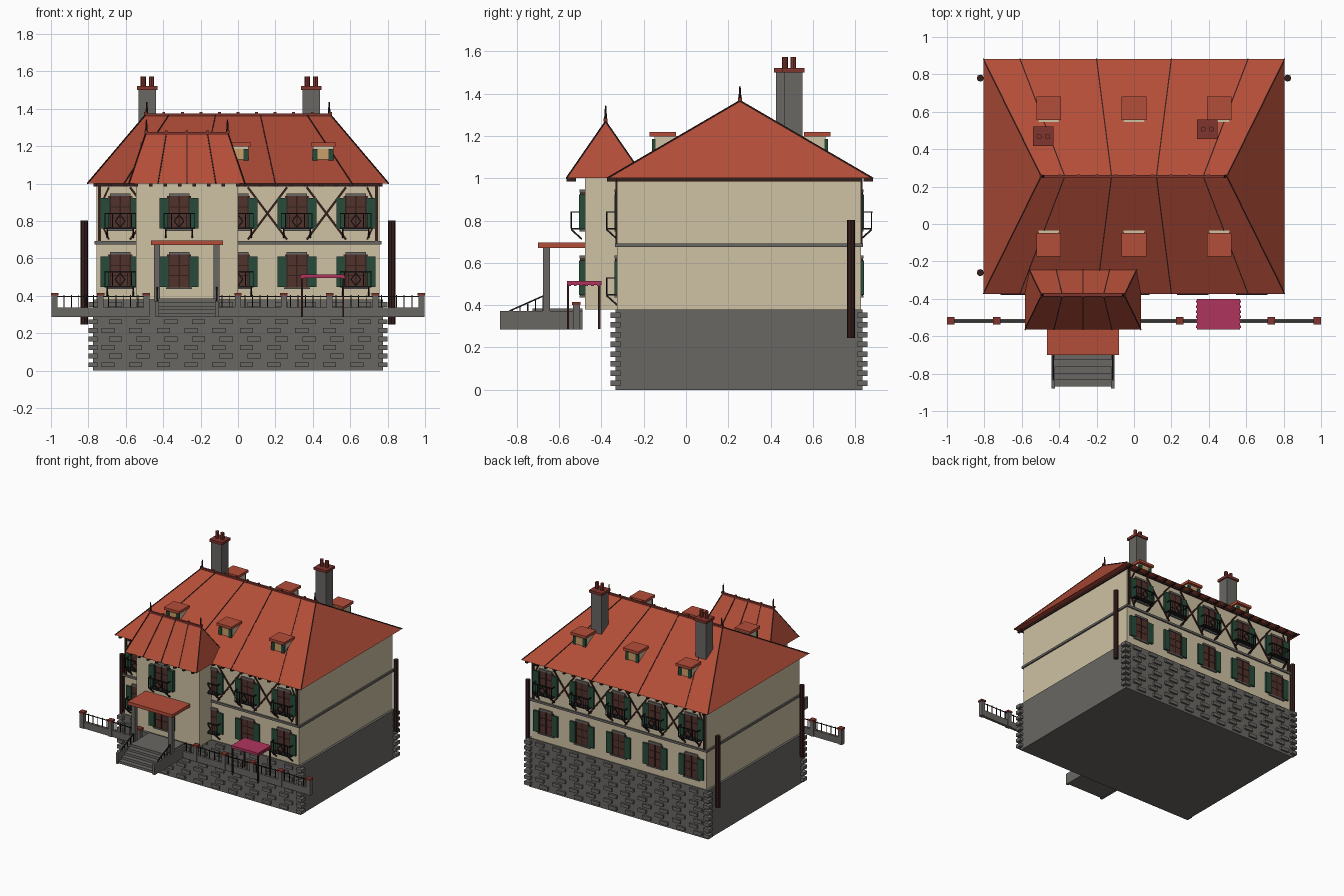
import bpy, bmesh
from mathutils import Vector, Matrix

old = bpy.data.objects.get("Cube")
if old:
    bpy.data.objects.remove(old)


def material(name, r, g, b):
    m = bpy.data.materials.new(name)
    m.use_nodes = True
    m.diffuse_color = (r, g, b, 1)
    m.node_tree.nodes["Principled BSDF"].inputs["Base Color"].default_value = (r, g, b, 1)
    return m


ROOF = material("roof red", .45, .075, .04)
CREAM = material("cream plaster", .62, .54, .37)
STONE = material("grey stone", .14, .135, .125)
GREEN = material("shutter green", .02, .07, .042)
TIMBER = material("dark timber", .035, .013, .011)
PANE = material("window brown", .085, .032, .025)
CAP = material("dark red tile", .22, .035, .026)
TAN = material("dormer tan", .6, .35, .14)
PINK = material("awning pink", .43, .035, .11)
IRON = material("black iron", .015, .013, .013)


class Part:
    """Collects simple solids into one mesh object of one colour."""

    def __init__(self, name, mat):
        self.name, self.mat, self.bm = name, mat, bmesh.new()

    def box(self, x0, x1, y0, y1, z0, z1):
        m = Matrix.Translation(((x0 + x1) / 2, (y0 + y1) / 2, (z0 + z1) / 2))
        m = m @ Matrix.Diagonal((abs(x1 - x0), abs(y1 - y0), abs(z1 - z0), 1))
        bmesh.ops.create_cube(self.bm, size=1, matrix=m)

    def bar(self, a, b, w):
        a, b = Vector(a), Vector(b)
        d = b - a
        m = Matrix.Translation((a + b) / 2) @ d.to_track_quat('Z', 'Y').to_matrix().to_4x4()
        bmesh.ops.create_cube(self.bm, size=1, matrix=m @ Matrix.Diagonal((w, w, d.length, 1)))

    def post(self, x, y, z0, z1, r, top=None):
        bmesh.ops.create_cone(self.bm, cap_ends=True, segments=8, radius1=r,
                              radius2=r if top is None else top, depth=z1 - z0,
                              matrix=Matrix.Translation((x, y, (z0 + z1) / 2)))

    def done(self):
        me = bpy.data.meshes.new(self.name)
        self.bm.to_mesh(me)
        self.bm.free()
        me.materials.append(self.mat)
        bpy.context.collection.objects.link(bpy.data.objects.new(self.name, me))


parts = {}


def part(name, mat):
    if name not in parts:
        parts[name] = Part(name, mat)
    return parts[name]


# Stone base, walls and projecting bay
FRONT, BACK, MID = -.325, .827, .255
part("stone_base", STONE).box(-.775, .775, -.334, .835, 0, .38)
part("house_walls", CREAM).box(-.757, .757, FRONT, BACK, .38, 1)
part("bay_walls", CREAM).box(-.545, 0, -.478, FRONT + .02, .38, 1)
part("string_course", STONE).box(-.768, .768, FRONT - .01, BACK + .01, .675, .692)
part("cornice", TIMBER).box(-.765, .765, FRONT - .008, BACK + .008, .985, 1)

# Corner quoins and staggered stone courses on front and back
quoins, courses = part("corner_quoins", STONE), part("stone_courses", STONE)
for row in range(8):
    z = .018 + row * .046
    for sx in (-1, 1):
        for y0, y1 in ((-.356, -.31), (.81, .858)):
            quoins.box(sx * .75, sx * .8, y0, y1, z, z + .026)
    for i in range(10):
        x = -.7 + i * .148 + (row % 2) * .04
        if x < .7:
            for y0, y1 in ((-.35, -.33), (.83, .85)):
                courses.box(x - .03, x + .04, y0, y1, z, z + .026)


def hip_roof(name, cx, hx, cy, hy, z0, z1, ridge, seams, finial):
    """Hipped roof with seams, ridge tiles, eave blocks and finials."""
    bm = part(name, ROOF).bm
    c = [bm.verts.new((cx + sx * hx, cy + sy * hy, z0)) for sx, sy in ((-1, -1), (1, -1), (1, 1), (-1, 1))]
    l, r = (bm.verts.new((cx + s * ridge, cy, z1)) for s in (-1, 1))
    for f in ((c[0], c[1], r, l), (c[1], c[2], r), (c[2], c[3], l, r), (c[3], c[0], l), c[::-1]):
        bm.faces.new(f)
    trim = part(name + "_seams", TIMBER)
    for sy in (-1, 1):
        for top, low in seams:
            trim.bar((cx + top, cy, z1), (cx + low, cy + sy * hy, z0), .006)
        for sx in (-1, 1):
            trim.bar((cx + sx * ridge, cy, z1), (cx + sx * hx, cy + sy * hy, z0), .006)
        n = round(hx / .04)
        for i in range(n):
            x = cx - hx + hx * (2 * i + 1) / n
            y = cy + sy * hy
            part(name + "_eave_blocks", TIMBER).box(x - .009, x + .009, y, y - sy * .045, z0 - .016, z0)
    tiles = part(name + "_ridge", CAP)
    tiles.box(cx - ridge, cx + ridge, cy - .008, cy + .008, z1 - .008, z1 + .008)
    n = round(ridge * 20)
    for i in range(n + 1):
        x = cx - ridge + 2 * ridge * i / n
        tiles.box(x - .007, x + .007, cy - .01, cy + .01, z1, z1 + .015)
    for s in (-1, 1):
        part(name + "_finials", TIMBER).post(cx + s * ridge * .985, cy, z1, z1 + finial, .008, .003)


hip_roof("main_roof", 0, .805, MID, .628, 1, 1.366, .495,
         [(-.37, -.61), (-.12, -.2), (.12, .2), (.37, .61)], .07)
hip_roof("bay_roof", -.273, .31, -.38, .185, 1, 1.268, .22,
         [(-.11, -.155), (0, 0), (.11, .155)], .075)

# Dormers, mirrored to the back slope
for s in (-1, 1):
    for x in (-.455, 0, .455):
        def at(d):
            return MID + s * d
        part("dormer_walls", CREAM).box(x - .055, x + .055, at(.405), at(.29), 1.09, 1.2)
        part("dormer_roofs", ROOF).box(x - .066, x + .066, at(.428), at(.302), 1.198, 1.218)
        part("dormer_windows", TAN).box(x - .03, x + .03, at(.4), at(.41), 1.12, 1.185)
        for e in (-1, 1):
            part("dormer_shutters", GREEN).box(x + e * .03, x + e * .056, at(.4), at(.415), 1.12, 1.185)

# Chimneys with caps and pots
for x, y in ((-.485, .468), (.392, .507)):
    part("chimneys", STONE).box(x - .046, x + .046, y - .043, y + .043, 1.1, 1.5)
    part("chimney_caps", CAP).box(x - .055, x + .055, y - .052, y + .052, 1.5, 1.52)
    for s in (-1, 1):
        part("chimney_pots", CAP).post(x + s * .022, y, 1.52, 1.572, .014)


def window(x, z, wall, s):
    """Shuttered window; s is the outward y direction."""
    def box(name, mat, x0, x1, depth, z0, z1):
        part(name, mat).box(x + x0, x + x1, wall - s * .02, wall + s * depth, z + z0, z + z1)
    box("window_panes", PANE, -.065, .065, .006, 0, .175)
    box("window_lintels", STONE, -.055, .055, .012, .175, .19)
    box("window_sills", STONE, -.07, .07, .012, -.01, 0)
    box("window_mullions", TIMBER, -.004, .004, .01, 0, .175)
    for e in (-1, 1):
        box("window_mullions", TIMBER, e * .05, e * .058, .01, 0, .175)
        box("window_shutters", GREEN, e * .057, e * .104, .014, .003, .165)
    for h in (.06, .115):
        box("window_mullions", TIMBER, -.055, .055, .008, h, h + .005)


def balcony(x, z, wall, s):
    """Iron window balcony with balusters, central diamond and brackets."""
    iron, out = part("window_balconies", IRON), wall + s * .05
    iron.box(x - .084, x + .084, wall, out, z, z + .007)
    for e in (-1, 1):
        iron.bar((x + e * .081, wall, z + .083), (x + e * .081, out, z + .083), .006)
        iron.bar((x + e * .07, wall, z - .045), (x + e * .07, out, z), .008)
        for h in (-1, 1):
            iron.bar((x + e * .026, out, z + .042), (x, out, z + .042 + h * .034), .006)
    iron.bar((x - .084, out, z + .083), (x + .084, out, z + .083), .007)
    for i in range(9):
        bx = x - .081 + i * .02025
        if abs(i - 4) > 1:
            iron.bar((bx, out, z), (bx, out, z + .083), .004)


LOW, HIGH, STEP = .445, .757, .315
for i in range(-2, 3):
    for wall, s in ((FRONT, -1), (BACK, 1)):
        if s < 0 and i == -1:
            wall = -.492
        for z in (LOW, HIGH):
            window(i * STEP, z, wall, s)
        balcony(i * STEP, HIGH, wall, s)
        if s < 0 and i % 2 == 0:
            balcony(i * STEP, LOW, wall, s)

# Half-timbering on the upper storey
timber = part("half_timbering", TIMBER)
for y in (FRONT, BACK):
    for i in range(4):
        x = (i - 1.5) * STEP
        for e in (-1, 1):
            timber.bar((x - e * .105, y, .7), (x + e * .105, y, .98), .012)
    for e in (-1, 1):
        timber.bar((e * .74, y, .69), (e * .74, y, .99), .016)
        timber.bar((e * .745, y, .86), (e * .69, y, .98), .01)
        timber.bar((e * .745, y, .82), (e * .69, y, .7), .01)

# Side poles
for x, y in ((-.822, .78), (.822, .78), (-.822, -.26)):
    part("side_poles", TIMBER).post(x, y, .245, .803, .019)

# Entrance steps with cheeks and handrails
steps = part("entrance_steps", STONE)
for i in range(5):
    steps.box(-.425, -.12, -.87 + i * .036, -.49, .288, .308 + i * .019)
for x in (-.432, -.114):
    steps.box(x - .009, x + .009, -.88, -.49, .285, .372)
    rail = part("step_handrails", IRON)
    rail.bar((x, -.835, .372), (x, -.655, .452), .007)
    for i in range(5):
        y = -.82 + i * .036
        rail.bar((x, y, .37), (x, y, .379 + i * .016), .005)
    part("porch_columns", STONE).box(x - .004 - .014, x - .004 + .018, -.675, -.643, .37, .672)
part("porch_roof", ROOF).box(-.465, -.08, -.7, -.475, .67, .695)

# Garden wall with posts and iron railings
for x0, x1 in ((-.99, -.475), (-.105, .99)):
    part("garden_wall", STONE).box(x0, x1, -.528, -.508, .285, .337)
    fence = part("garden_railings", IRON)
    fence.bar((x0, -.518, .397), (x1, -.518, .397), .005)
    n = round((x1 - x0) / .04)
    for i in range(n):
        x = x0 + (x1 - x0) * (i + .5) / n
        fence.bar((x, -.518, .33), (x, -.518, .405), .005)
for i in range(-4, 5):
    if i != -1:
        x = i * .245
        part("garden_posts", STONE).box(x - .016, x + .016, -.534, -.502, .285, .4)
        part("garden_post_caps", CAP).box(x - .02, x + .02, -.538, -.498, .4, .414)

# Pink awning on four posts, with a scalloped edge
part("awning", PINK).box(.337, .568, -.563, -.4, .495, .514)
for x in (.342, .563):
    for y in (-.557, -.41):
        part("awning_posts", TIMBER).box(x - .005, x + .005, y - .005, y + .005, .288, .497)
    for i in range(6):
        y = -.55 + i * .027
        part("awning_scallops", PINK).box(x - .01, x + .01, y - .006, y + .006, .49, .508)

for p in parts.values():
    p.done()
